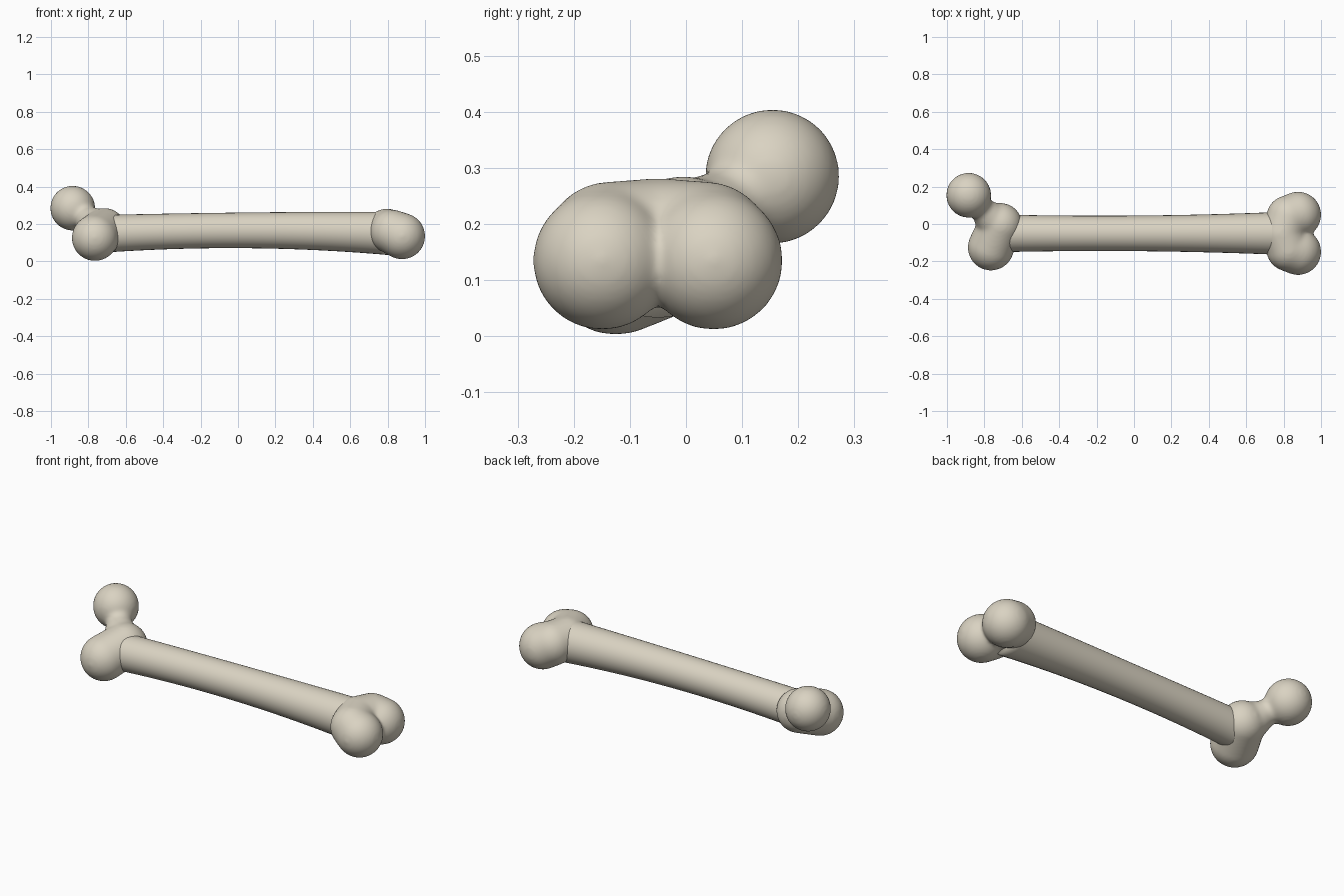
import bpy, bmesh, math
from mathutils import Vector, Matrix

if "Cube" in bpy.data.objects:
    bpy.data.objects.remove(bpy.data.objects["Cube"])

# Single ivory colour
ivory = bpy.data.materials.new("ivory")
ivory.use_nodes = True
COLOR = (0.70, 0.65, 0.54, 1)
ivory.diffuse_color = COLOR
ivory.node_tree.nodes["Principled BSDF"].inputs["Base Color"].default_value = COLOR


def make_object(name, bm):
    mesh = bpy.data.meshes.new(name)
    bm.to_mesh(mesh)
    bm.free()
    mesh.materials.append(ivory)
    mesh.shade_smooth()
    obj = bpy.data.objects.new(name, mesh)
    bpy.context.scene.collection.objects.link(obj)
    return obj


def add_chain(bm, balls, steps=8):
    """Row of overlapping balls swept through (centre, radius) stations."""
    for (c0, r0), (c1, r1) in zip(balls, balls[1:]):
        for i in range(steps + 1):
            t = i / steps
            place = Matrix.Translation(Vector(c0).lerp(Vector(c1), t))
            bmesh.ops.create_icosphere(bm, subdivisions=4, radius=r0 + (r1 - r0) * t, matrix=place)


def make_knuckle(name, chains):
    """Fuse the chains into one softly blended lump."""
    bm = bmesh.new()
    for chain in chains:
        add_chain(bm, chain)
    obj = make_object(name, bm)
    remesh = obj.modifiers.new("fuse", "REMESH")
    remesh.mode = "VOXEL"
    remesh.voxel_size = 0.008
    remesh.use_smooth_shade = True
    smooth = obj.modifiers.new("blend", "SMOOTH")
    smooth.factor = 0.5
    smooth.iterations = 22


# Shaft: round tube, gently bowed and flared towards the ends
START, END, RINGS, SIDES = -0.72, 0.82, 24, 32
bm = bmesh.new()
rings = []
for i in range(RINGS + 1):
    x = START + (END - START) * i / RINGS
    radius = 0.095 + 0.008 * x + 0.022 * x * x
    height = 0.166 + 0.004 * x - 0.03 * x * x
    angles = [math.tau * k / SIDES for k in range(SIDES)]
    rings.append([bm.verts.new((x, -0.05 + radius * math.cos(a), height + radius * math.sin(a)))
                  for a in angles])
for a, b in zip(rings, rings[1:]):
    for k in range(SIDES):
        n = (k + 1) % SIDES
        bm.faces.new((a[k], a[n], b[n], b[k]))
bm.faces.new(rings[0])
bm.faces.new(rings[-1])
bmesh.ops.recalc_face_normals(bm, faces=bm.faces)
make_object("shaft", bm)

# Left end: two matching lobes that droop outward
lobes = [[((0.795, -0.05, 0.167), 0.115),
          ((0.825, -0.05 + side * 0.085, 0.158), 0.118),
          ((0.877, -0.05 + side * 0.099, 0.135), 0.124)] for side in (-1, 1)]
make_knuckle("twin_lobe_end", lobes)

# Right end: low lobe, shoulder and a ball on a narrow neck
shoulder = ((-0.715, -0.005, 0.168), 0.118)
make_knuckle("ball_joint_end", [
    [shoulder, ((-0.765, -0.125, 0.126), 0.124)],
    [shoulder, ((-0.745, 0.01, 0.18), 0.10), ((-0.805, 0.07, 0.23), 0.066),
     ((-0.84, 0.11, 0.257), 0.075)],
    [((-0.884, 0.154, 0.285), 0.12), ((-0.883, 0.153, 0.284), 0.12)],
])
